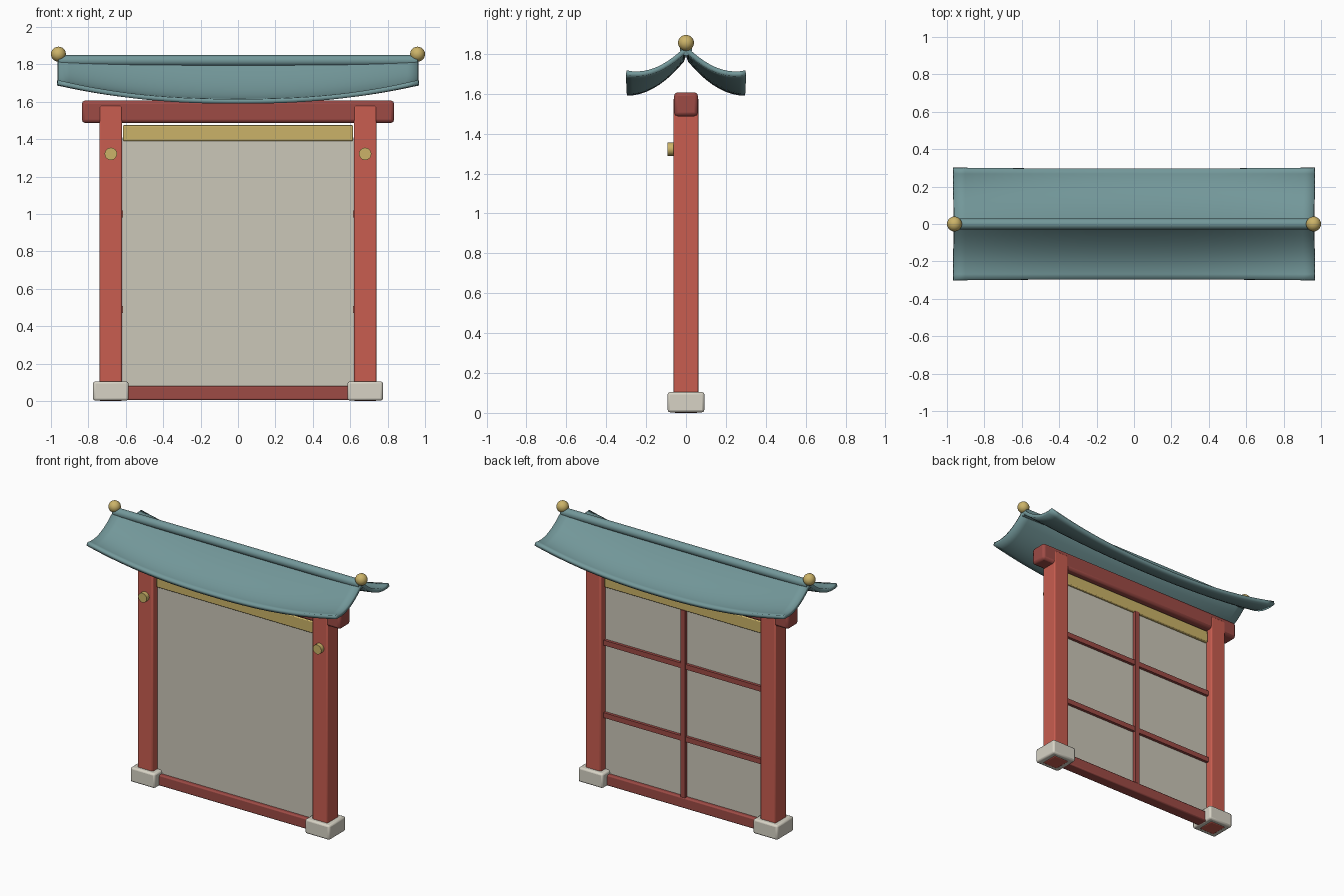
import bpy, bmesh, math

cube = bpy.data.objects.get("Cube")
if cube:
    bpy.data.objects.remove(cube)


def material(name, color):
    m = bpy.data.materials.new(name)
    m.use_nodes = True
    m.diffuse_color = (*color, 1)
    m.node_tree.nodes["Principled BSDF"].inputs["Base Color"].default_value = (*color, 1)
    return m


RED = material("vermilion post", (0.58, 0.11, 0.08))
DARK = material("dark red timber", (0.34, 0.07, 0.06))
GOLD = material("gold", (0.6, 0.45, 0.14))
TEAL = material("teal roof", (0.17, 0.31, 0.32))
PAPER = material("paper panel", (0.6, 0.57, 0.48))
STONE = material("pale stone", (0.68, 0.65, 0.56))


def finish(obj, name, mat, angle=35):
    obj.name = obj.data.name = name
    obj.data.materials.append(mat)
    bpy.ops.object.select_all(action='DESELECT')
    obj.select_set(True)
    bpy.context.view_layer.objects.active = obj
    bpy.ops.object.shade_smooth_by_angle(angle=math.radians(angle))
    return obj


def box(name, mat, x, y, z, bevel=0.0):
    """Box from (min, max) pairs, with optional rounded edges."""
    bpy.ops.mesh.primitive_cube_add(size=1)
    obj = bpy.context.object
    spans = (x, y, z)
    for v in obj.data.vertices:
        v.co = [a + (b - a) * (c + 0.5) for (a, b), c in zip(spans, v.co)]
    if bevel:
        mod = obj.modifiers.new("bevel", 'BEVEL')
        mod.width = bevel
        mod.segments = 2
    return finish(obj, name, mat)


def rod(name, mat, radius, depth, location, rotation, sides=24):
    bpy.ops.mesh.primitive_cylinder_add(vertices=sides, radius=radius, depth=depth,
                                        location=location, rotation=rotation)
    return finish(bpy.context.object, name, mat)


# Posts, stone bases and gold fittings
for side, s in (("left", 1), ("right", -1)):
    cx = 0.68 * s
    box(side + "_post", RED, (cx - 0.06, cx + 0.06), (-0.062, 0.062), (0, 1.58), 0.008)
    box(side + "_base", STONE, (cx - 0.095, cx + 0.095), (-0.092, 0.092), (0.003, 0.105), 0.012)
    rod(side + "_post_stud", GOLD, 0.033, 0.032, (cx, -0.076, 1.322), (math.pi / 2, 0, 0))
    bpy.ops.mesh.primitive_uv_sphere_add(segments=24, ring_count=12, radius=0.04,
                                         location=(0.96 * s, 0, 1.855))
    finish(bpy.context.object, side + "_ridge_ball", GOLD)

# Beams and panel
box("top_beam", DARK, (-0.835, 0.835), (-0.06, 0.06), (1.487, 1.607), 0.018)
box("bottom_sill", DARK, (-0.64, 0.64), (-0.04, 0.04), (0.005, 0.08), 0.008)
box("gold_rail", GOLD, (-0.615, 0.615), (-0.03, 0.03), (1.39, 1.475), 0.006)
box("screen_panel", PAPER, (-0.618, 0.618), (-0.012, 0.012), (0.07, 1.41))

# Lattice on the back of the panel
box("lattice_upright", DARK, (-0.018, 0.018), (0.005, 0.036), (0.07, 1.395))
for i, z in enumerate((0.49, 1.0)):
    box(f"lattice_rail_{i + 1}", DARK, (-0.62, 0.62), (0.005, 0.032), (z - 0.018, z + 0.018))

# Curved roof: concave slopes whose eaves sweep up toward both ends
HALF_X, HALF_Y, NX, NY = 0.963, 0.298, 32, 10


def roof_height(u, t):
    slope = 1.815 - 0.2 * (1 - (1 - t) ** 2)
    return slope + (0.022 + 0.08 * t ** 0.8) * abs(u) ** 2.3


bm = bmesh.new()
grid = []
for i in range(NX + 1):
    u = 2 * i / NX - 1
    grid.append([bm.verts.new((u * HALF_X, HALF_Y * j / NY, roof_height(u, abs(j) / NY)))
                 for j in range(-NY, NY + 1)])
for a, b in zip(grid, grid[1:]):
    for j in range(2 * NY):
        bm.faces.new((a[j], b[j], b[j + 1], a[j + 1]))
mesh = bpy.data.meshes.new("roof")
bm.to_mesh(mesh)
bm.free()
roof = bpy.data.objects.new("roof", mesh)
bpy.context.collection.objects.link(roof)
solid = roof.modifiers.new("thickness", 'SOLIDIFY')
solid.thickness = 0.025
solid.offset = -1
finish(roof, "roof", TEAL, 40)
rod("roof_ridge", TEAL, 0.03, 1.92, (0, 0, 1.82), (0, math.pi / 2, 0), 16)
